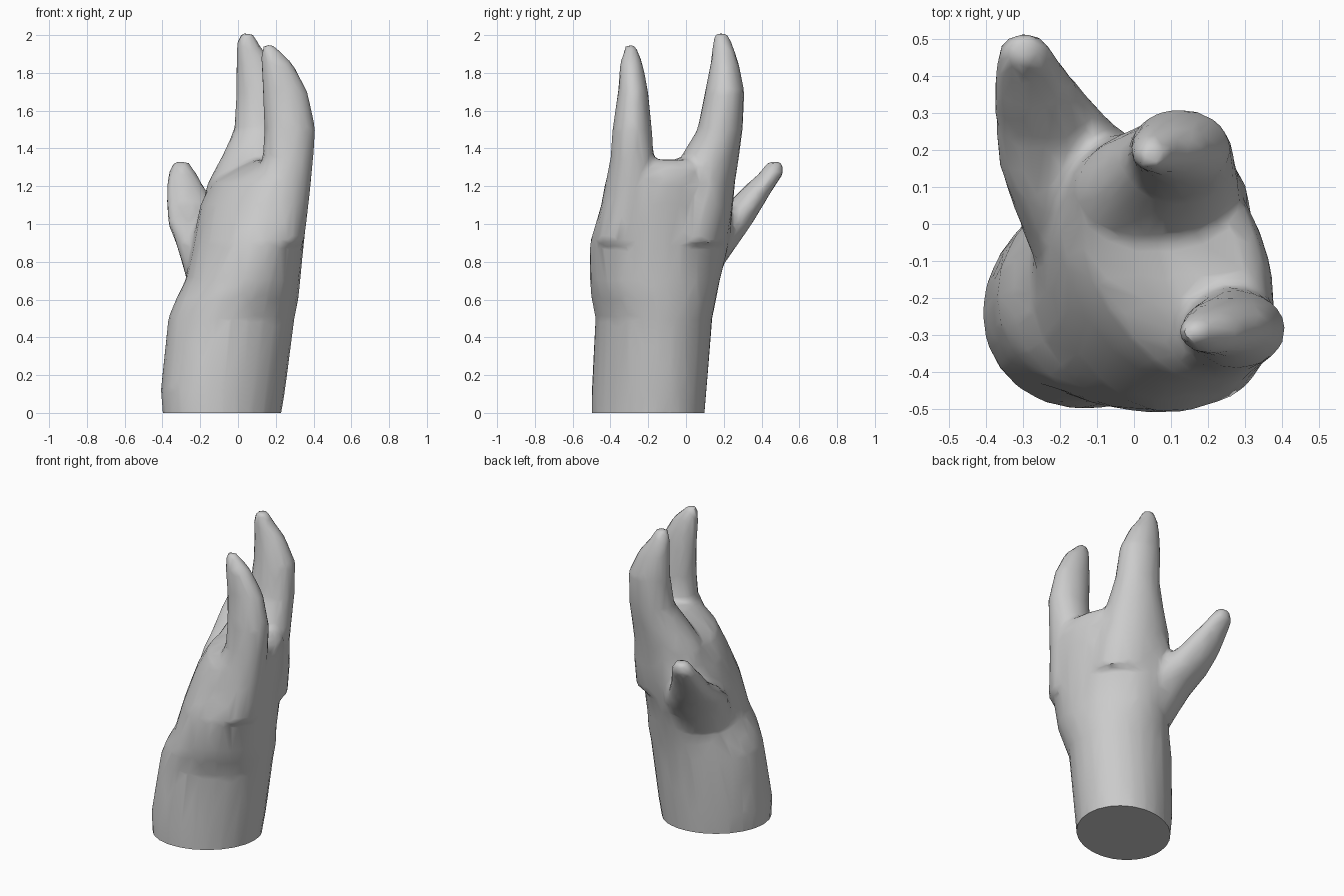
import bpy
import bmesh
from math import cos, sin, radians, tau
from mathutils import Vector

SIDES = 24

default_cube = bpy.data.objects.get("Cube")
if default_cube:
    bpy.data.objects.remove(default_cube, do_unlink=True)


def loft(bm, sections):
    """Skin horizontal ovals: height, x range, y range (hundredths), slant (degrees)."""
    rings = []
    for height, x_min, x_max, y_min, y_max, slant in sections:
        ring = []
        for side in range(SIDES):
            angle = tau * side / SIDES
            x = (x_min + x_max + (x_max - x_min) * cos(angle)) / 2
            y = (y_min + y_max + (y_max - y_min) * sin(angle + radians(slant))) / 2
            ring.append(bm.verts.new(Vector((x, y, height)) / 100))
        rings.append(ring)
    for lower, upper in zip(rings, rings[1:]):
        for side in range(SIDES):
            after = (side + 1) % SIDES
            bm.faces.new((lower[side], lower[after], upper[after], upper[side]))
    bm.faces.new(list(reversed(rings[0])))
    bm.faces.new(rings[-1])


# Wrist and palm, running a little below the floor so it can be cut flat
wrist_and_palm = [
    (-12, -40, 22, -50, 9, 9),
    (0, -40, 23, -50, 10, 9),
    (12, -41, 25, -50, 11, 9),
    (50, -37, 30, -48, 14, 5),
    (60, -33, 32, -50, 16, 2),
    (70, -28, 33, -51, 18, -4),
    (90, -24, 35, -51, 23, -10),
    (110, -20, 37, -45, 25, -16),
    (122, -14, 38, -43, 25, -20),
    (130, 0, 36, -39, 20, -20),
    (134, 9, 31, -32, 10, -20),
]

# Finger on the front side of the hand, rooted in the palm
front_finger = [
    (90, 2, 35, -49, -15, 0),
    (115, 3, 38, -44, -14, 0),
    (135, 13, 40, -40, -17, 0),
    (150, 14, 41, -39, -18, 0),
    (170, 13, 37, -36, -20, 0),
    (185, 12, 29, -35, -23, 0),
    (191, 12, 23, -33, -25, 0),
    (195, 13, 19, -32, -27, 0),
]

# Finger on the back side of the hand, rooted in the palm
back_finger = [
    (90, -20, 32, -20, 22, 0),
    (110, -19, 31, -14, 25, 0),
    (122, -16, 29, -9, 26, 0),
    (135, -9, 28, -3, 28, 0),
    (150, -2, 27, 6, 30, 0),
    (170, -1, 26, 10, 31, 0),
    (185, -1, 19, 13, 28, 0),
    (194, -1, 12, 14, 25, 0),
    (201, 1, 8, 15, 22, 0),
]

# Thumb leaning out to the back and right
thumb = [
    (70, -27, 10, -25, 16, 0),
    (80, -30, 8, -18, 21, 0),
    (90, -33, 5, -10, 28, 0),
    (100, -37, -4, 4, 35, 0),
    (110, -38, -12, 21, 41, 0),
    (120, -38, -18, 31, 47, 0),
    (127, -37, -22, 39, 52, 0),
    (133, -34, -26, 43, 51, 0),
]

bm = bmesh.new()
for part in (wrist_and_palm, front_finger, back_finger, thumb):
    loft(bm, part)
bmesh.ops.recalc_face_normals(bm, faces=bm.faces)
mesh = bpy.data.meshes.new("hand")
bm.to_mesh(mesh)
bm.free()
hand = bpy.data.objects.new("hand", mesh)
bpy.context.collection.objects.link(hand)

# Fuse the parts into one skin, soften the joins, reduce to broad facets
fuse = hand.modifiers.new("fuse", 'REMESH')
fuse.mode = 'VOXEL'
fuse.voxel_size = 0.02
soften = hand.modifiers.new("soften", 'SMOOTH')
soften.factor = 0.5
soften.iterations = 5
reduce = hand.modifiers.new("reduce", 'DECIMATE')
reduce.ratio = 0.08

depsgraph = bpy.context.evaluated_depsgraph_get()
skin = bpy.data.meshes.new_from_object(hand.evaluated_get(depsgraph))
hand.modifiers.clear()
hand.data = skin
bpy.data.meshes.remove(mesh)
skin.name = "hand"

# Cut the wrist flat and close it
bm = bmesh.new()
bm.from_mesh(skin)
bmesh.ops.bisect_plane(
    bm, geom=bm.verts[:] + bm.edges[:] + bm.faces[:],
    plane_co=(0, 0, 0), plane_no=(0, 0, 1), clear_inner=True)
bmesh.ops.holes_fill(bm, edges=[e for e in bm.edges if e.is_boundary], sides=0)
bmesh.ops.recalc_face_normals(bm, faces=bm.faces)
bm.to_mesh(skin)
bm.free()

# Plain grey material
grey = bpy.data.materials.new("light grey")
grey.use_nodes = True
colour = (0.6, 0.6, 0.6, 1)
grey.diffuse_color = colour
for node in grey.node_tree.nodes:
    if node.type == 'BSDF_PRINCIPLED':
        node.inputs["Base Color"].default_value = colour
skin.materials.clear()
skin.materials.append(grey)

bpy.ops.object.select_all(action='DESELECT')
hand.select_set(True)
bpy.context.view_layer.objects.active = hand
bpy.ops.object.shade_smooth_by_angle(angle=radians(40))
